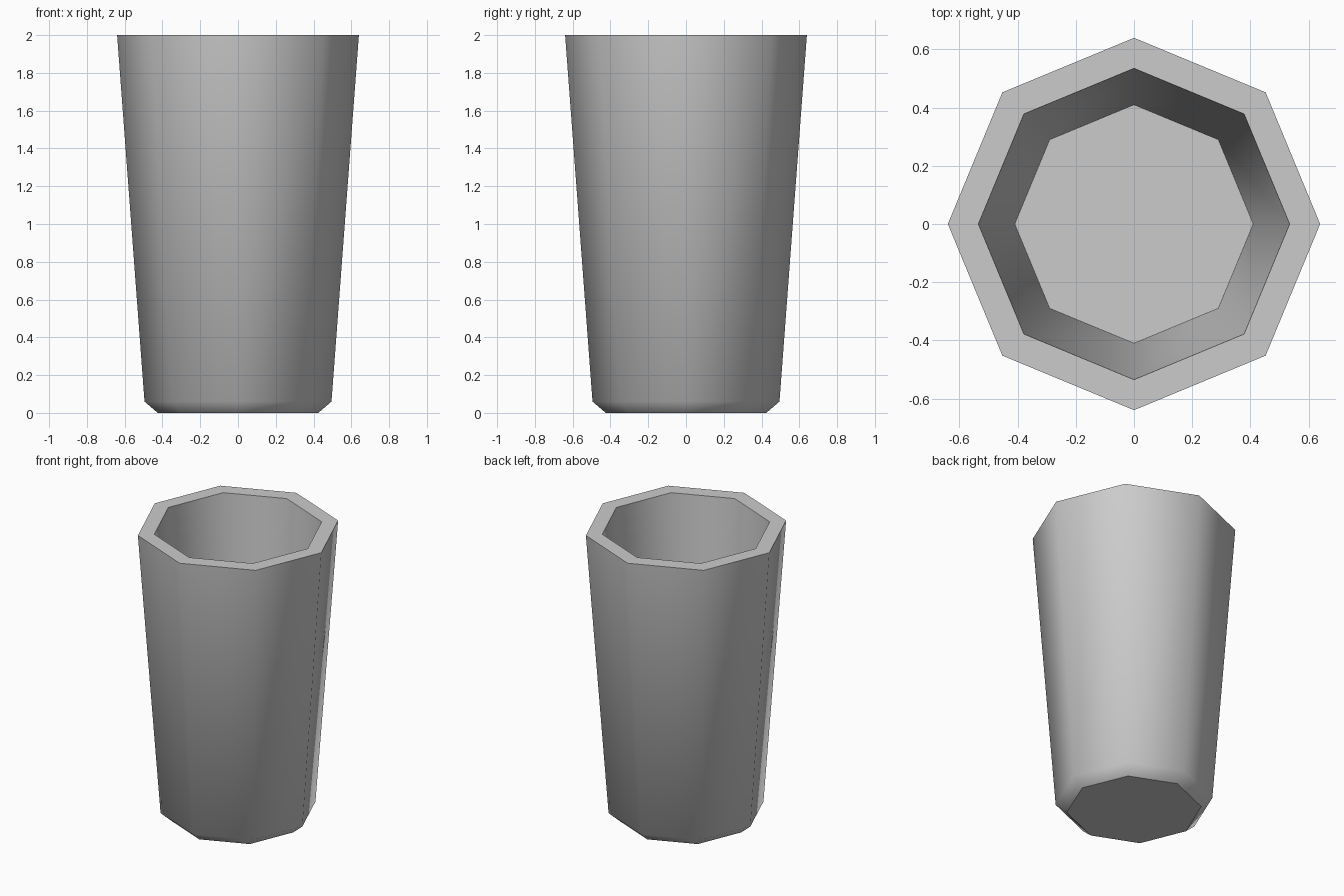
import bpy
import bmesh
from math import cos, sin, pi

SIDES = 8

cube = bpy.data.objects.get("Cube")
if cube:
    bpy.data.objects.remove(cube, do_unlink=True)

# Plain grey material
grey = bpy.data.materials.new("plain grey")
grey.use_nodes = True
colour = (0.6, 0.6, 0.6, 1)
grey.diffuse_color = colour
grey.node_tree.nodes["Principled BSDF"].inputs["Base Color"].default_value = colour

# Profile from underside, up the outer wall, over the rim, down to the inner floor
profile = [(0.425, 0), (0.495, 0.06), (0.64, 2), (0.535, 2), (0.41, 0.2)]

bm = bmesh.new()
rings = [[bm.verts.new((r * cos(2 * pi * i / SIDES), r * sin(2 * pi * i / SIDES), z))
          for i in range(SIDES)] for r, z in profile]
for low, high in zip(rings, rings[1:]):
    for i in range(SIDES):
        j = (i + 1) % SIDES
        bm.faces.new((low[i], low[j], high[j], high[i]))
bm.faces.new(rings[0][::-1])
bm.faces.new(rings[-1])

# Smooth walls, with crisp edges around the underside, rim and floor
for face in bm.faces:
    face.smooth = True
for index in (0, 2, 3, 4):
    ring = rings[index]
    for i in range(SIDES):
        bm.edges.get((ring[i], ring[(i + 1) % SIDES])).smooth = False

mesh = bpy.data.meshes.new("tumbler")
bm.to_mesh(mesh)
bm.free()
mesh.materials.append(grey)
tumbler = bpy.data.objects.new("tumbler", mesh)
bpy.context.collection.objects.link(tumbler)
